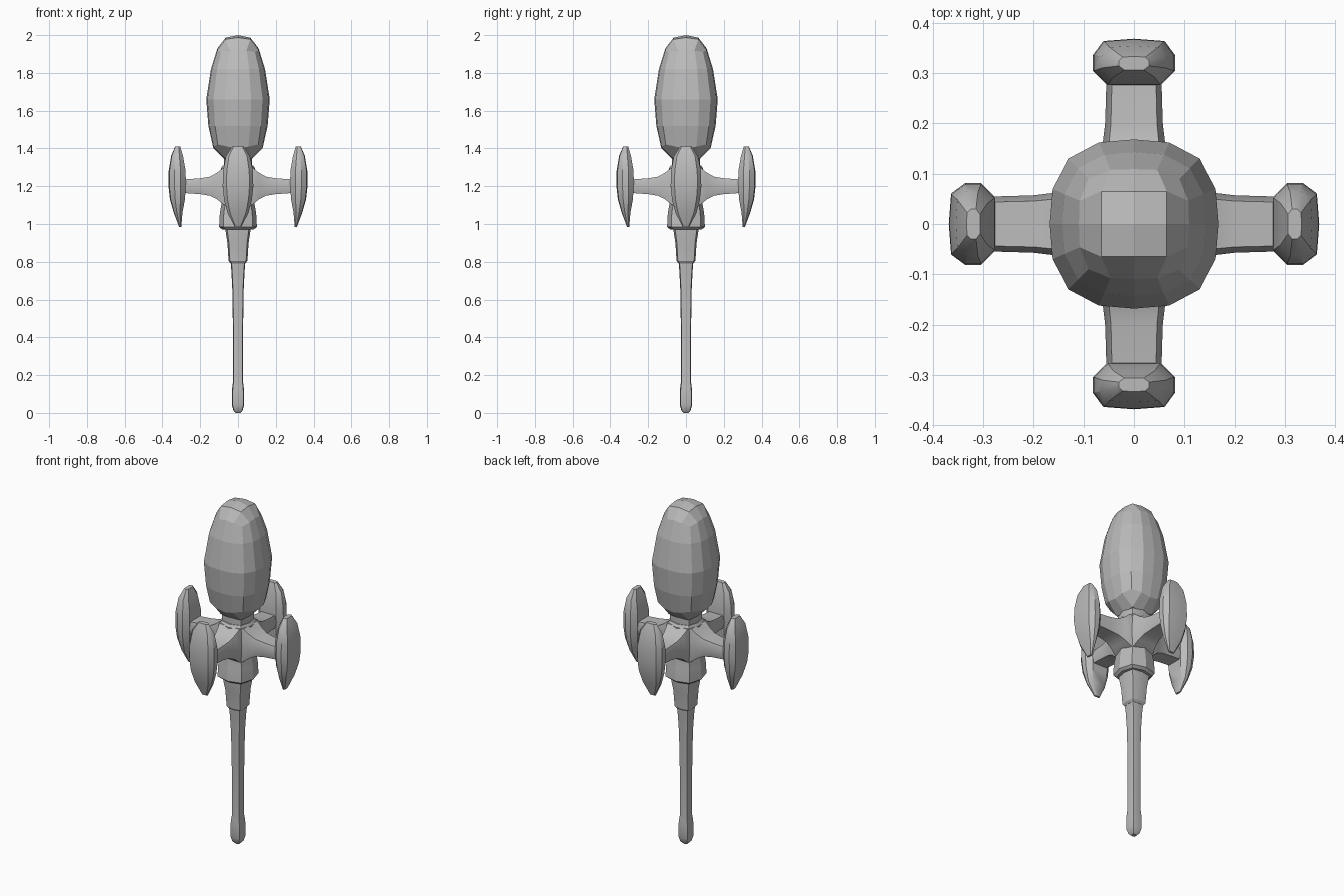
import bpy, bmesh, math
from mathutils import Matrix

if "Cube" in bpy.data.objects:
    bpy.data.objects.remove(bpy.data.objects["Cube"], do_unlink=True)

GREY = (0.5, 0.5, 0.5, 1)
mat = bpy.data.materials.new("plain grey")
mat.use_nodes = True
mat.diffuse_color = GREY
mat.node_tree.nodes["Principled BSDF"].inputs["Base Color"].default_value = GREY


def finish(name, bm, smooth_angle=None, turn=0):
    """Turn a bmesh into a shaded object, rotated about z by quarter turns."""
    bmesh.ops.recalc_face_normals(bm, faces=bm.faces)
    bm.transform(Matrix.Rotation(turn * math.pi / 2, 4, 'Z'))
    me = bpy.data.meshes.new(name)
    bm.to_mesh(me)
    bm.free()
    me.materials.append(mat)
    ob = bpy.data.objects.new(name, me)
    bpy.context.collection.objects.link(ob)
    if smooth_angle:
        bpy.ops.object.select_all(action='DESELECT')
        ob.select_set(True)
        bpy.context.view_layer.objects.active = ob
        bpy.ops.object.shade_smooth_by_angle(angle=math.radians(smooth_angle))


def loft(rings):
    """Skin a list of equal-length rings and cap both ends."""
    bm = bmesh.new()
    loops = [[bm.verts.new(p) for p in r] for r in rings]
    n = len(loops[0])
    for a, b in zip(loops, loops[1:]):
        for i in range(n):
            j = (i + 1) % n
            bm.faces.new((a[i], a[j], b[j], b[i]))
    bm.faces.new(loops[0])
    bm.faces.new(loops[-1])
    return bm


def column(name, stations, corner):
    """Upright shaft of rounded-square section; stations are (z, half width)."""
    c = corner
    section = [(1, 0), (c, c), (0, 1), (-c, c), (-1, 0), (-c, -c), (0, -1), (c, -c)]
    finish(name, loft([[(x * w, y * w, z) for x, y in section] for z, w in stations]), 30)


# Egg-shaped hull: a 4 x 4 cube grid with each level reshaped to a profile
LEVELS = {-2: (1.40, .130), -1: (1.52, .157), 0: (1.66, .168), 1: (1.82, .143), 2: (1.93, .109)}
STEP = {0: 0, 1: .43, 2: 1}
bm = bmesh.new()
bmesh.ops.create_cube(bm, size=4)
bmesh.ops.subdivide_edges(bm, edges=bm.edges[:], cuts=3, use_grid_fill=True)
for v in bm.verts:
    i, j, k = (round(c) for c in v.co)
    x, y = math.copysign(STEP[abs(i)], i), math.copysign(STEP[abs(j)], j)
    z, w = LEVELS[k]
    if max(abs(i), abs(j)) == 2:
        p = 3.6 if abs(k) == 2 else 2.7
        s = w / (abs(x) ** p + abs(y) ** p) ** (1 / p)
        if abs(k) == 2:
            z -= math.copysign(.022, k) * (abs(x * y))
    else:
        # Inner cap points
        s = .065 / .43
        dip = (i != 0) + (j != 0)
        z = (2.0, 1.987, 1.978)[dip] if k > 0 else (1.33, 1.338, 1.346)[dip]
    v.co = (x * s, y * s, z)
finish("hull", bm)

# Central shaft, from neck down to the rod tip
column("neck", [(1.28, .075), (1.37, .075)], .8)
column("hub", [(.972, .085), (.985, .1), (1.06, .096), (1.10, .088), (1.295, .09), (1.31, .08)], .78)
column("collar", [(.792, .04), (.805, .05), (.90, .056), (.965, .066), (.99, .066)], .86)
column("rod", [(.0, .012), (.012, .024), (.04, .032), (.10, .033), (.14, .030), (.16, .027),
               (.45, .027), (.65, .030), (.75, .035), (.81, .040)], .88)

# Flared arms: (x, half depth, bottom, top)
ARM = [(.04, .085, 1.09, 1.30), (.08, .082, 1.105, 1.297), (.11, .073, 1.13, 1.272),
       (.15, .063, 1.15, 1.25), (.20, .057, 1.158, 1.242), (.30, .054, 1.165, 1.235)]
# Curved pods: (z, half width, inner x, outer x)
POD = [(.985, .018, .300, .312), (1.06, .056, .294, .340), (1.13, .074, .281, .360),
       (1.20, .081, .276, .368), (1.28, .079, .277, .367), (1.36, .064, .291, .354),
       (1.41, .030, .306, .333)]
POD_HALF = [(0, .65), (.3, 1), (.65, 1), (.95, .75)]
POD_SECTION = POD_HALF + [(1, 0)] + [(t, -f) for t, f in reversed(POD_HALF)]

for turn, side in enumerate(("left", "back", "right", "front")):
    rings = [[(x, -.8 * w, t), (x, .8 * w, t), (x, w, (t + b) / 2),
              (x, .8 * w, b), (x, -.8 * w, b), (x, -w, (t + b) / 2)] for x, w, b, t in ARM]
    finish(side + "_arm", loft(rings), 35, turn)
    rings = [[(a + t * (b - a), f * w, z) for t, f in POD_SECTION] for z, w, a, b in POD]
    finish(side + "_pod", loft(rings), 35, turn)
